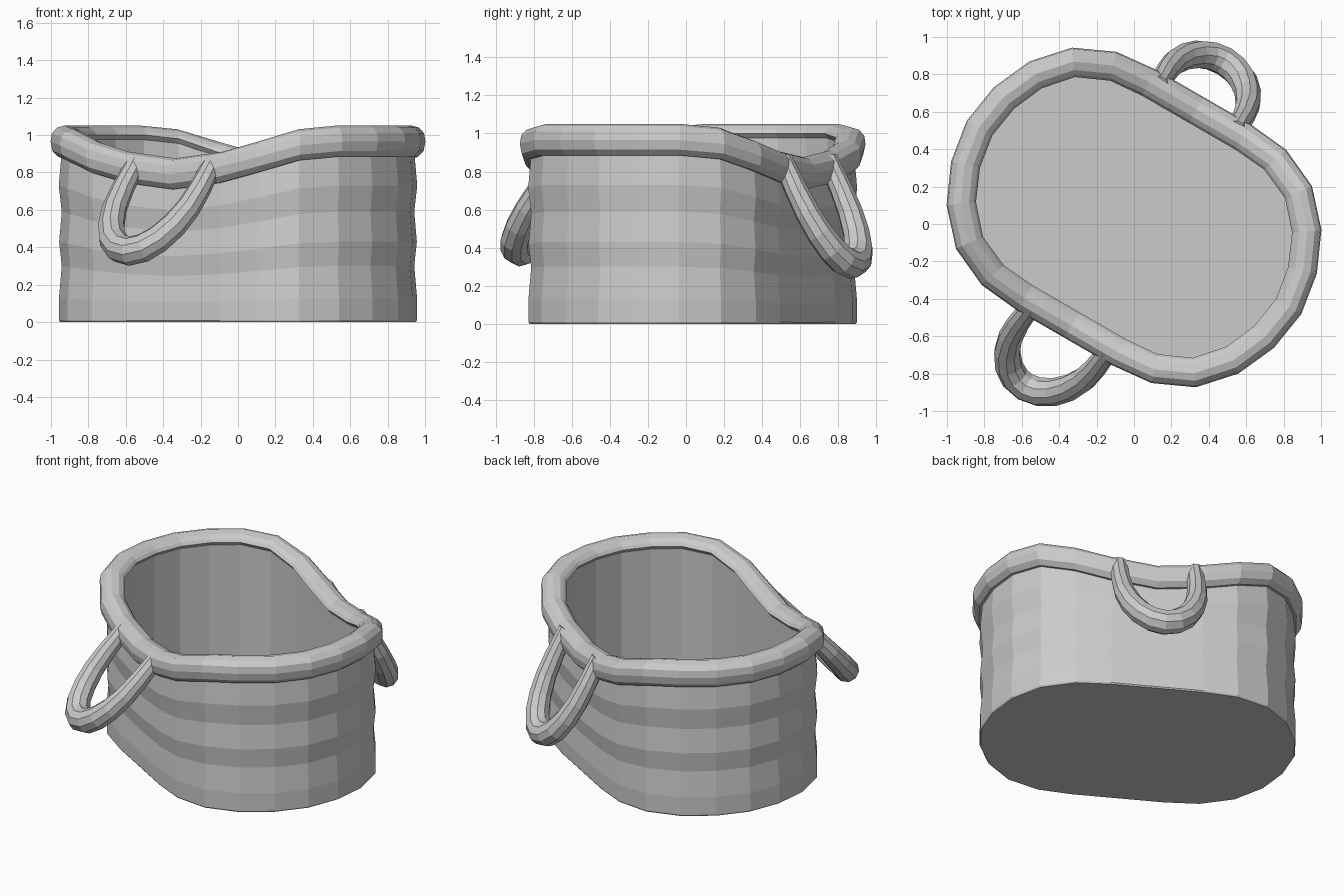
import bpy, bmesh
from math import sin, cos, pi, radians
from mathutils import Vector, Matrix

cube = bpy.data.objects.get("Cube")
if cube:
    bpy.data.objects.remove(cube)

GREY = (0.6, 0.6, 0.6, 1)
mat = bpy.data.materials.new("light_grey")
mat.use_nodes = True
mat.diffuse_color = GREY
mat.node_tree.nodes["Principled BSDF"].inputs["Base Color"].default_value = GREY

# The basket is laid out along its own long axis, then turned into place
PLACE = Matrix.Translation((0, 0.035, 0)) @ Matrix.Rotation(radians(-30), 4, 'Z')
HALF_STRAIGHT = 0.29
RIM_Z = 0.965
SAG = {90: 0.14, 72: 0.085, 54: 0.02}
BULGE = {72: 0.014, 54: 0.024, 36: 0.012}


def loft(name, rings, closed=False):
    """Join rings of points into one surface; cap the ends unless closed."""
    bm = bmesh.new()
    loops = [[bm.verts.new(PLACE @ p) for p in ring] for ring in rings]
    pairs = list(zip(loops, loops[1:]))
    if closed:
        pairs.append((loops[-1], loops[0]))
    else:
        bm.faces.new(loops[0])
        bm.faces.new(loops[-1])
    for a, b in pairs:
        n = len(a)
        for i in range(n):
            j = (i + 1) % n
            bm.faces.new((a[i], a[j], b[j], b[i]))
    bmesh.ops.recalc_face_normals(bm, faces=bm.faces)
    mesh = bpy.data.meshes.new(name)
    bm.to_mesh(mesh)
    bm.free()
    mesh.materials.append(mat)
    obj = bpy.data.objects.new(name, mesh)
    bpy.context.collection.objects.link(obj)


def outline(radius, place_z):
    """Rounded oblong; place_z turns the sag at a point into height."""
    pts = []
    for s in (1, -1):
        pts.append(Vector((0, -s * radius, place_z(0.175))))
        for a in range(-90, 91, 18):
            t = radians(a)
            r = radius + BULGE.get(abs(a), 0)
            pts.append(Vector((s * (HALF_STRAIGHT + r * cos(t)), s * r * sin(t),
                               place_z(SAG.get(abs(a), 0)))))
    return pts


def wall_ring(r, z):
    return outline(r, lambda sag: z * (1 - sag / RIM_Z))


# Hollow body with gently rippled outside and plain inside
OUTSIDE = [(0.692, 0), (0.698, 0.01), (0.698, 0.13), (0.683, 0.30), (0.697, 0.43),
           (0.683, 0.59), (0.699, 0.73), (0.685, 0.89), (0.68, 0.975)]
INSIDE = [(0.605, 0.975), (0.605, 0.035)]
loft("basket_body", [wall_ring(r, z) for r, z in OUTSIDE + INSIDE])

# Rolled rim with a small inner lip, sagging along both long sides
RIM_PROFILE = [(0.045, -0.08), (0.075, -0.05), (0.085, 0), (0.078, 0.045),
               (0.05, 0.075), (0.01, 0.086), (-0.035, 0.075), (-0.06, 0.055),
               (-0.073, 0.035), (-0.05, 0.01), (-0.03, -0.08)]
loft("rim", [outline(0.658 + dr, lambda sag, dz=dz: RIM_Z - sag + dz)
             for dr, dz in RIM_PROFILE], closed=True)


# Looped handles hanging from the rim, thicker at the bottom
def handle(name, side, top, bottom):
    top, bottom = Vector(top), Vector(bottom)
    slope = bottom - top
    across = Vector((1, 0, 0))
    normal = across.cross(slope).normalized()
    half, straight, sides = 0.238, 0.3, 10
    path = [(-half, 0), (-half, straight / 2)]
    for k in range(11):
        t = pi * k / 10
        path.append((-half * cos(t), straight + (1 - straight) * sin(t)))
    path += [(half, straight / 2), (half, 0)]
    centres = [top + across * u + slope * d for u, d in path]
    rings = []
    for i, centre in enumerate(centres):
        ahead = centres[min(i + 1, len(centres) - 1)]
        behind = centres[max(i - 1, 0)]
        out = normal.cross(ahead - behind).normalized()
        radius = 0.053 + 0.026 * path[i][1]
        ring = []
        for k in range(sides):
            a = 2 * pi * k / sides
            p = centre + radius * (out * cos(a) + normal * sin(a))
            ring.append(Vector((p.x * side, p.y * side, p.z)))
        rings.append(ring)
    loft(name, rings)


handle("front_handle", 1, (0, -0.68, 0.85), (-0.05, -1.075, 0.38))
handle("back_handle", -1, (0, -0.68, 0.87), (0, -0.965, 0.315))
